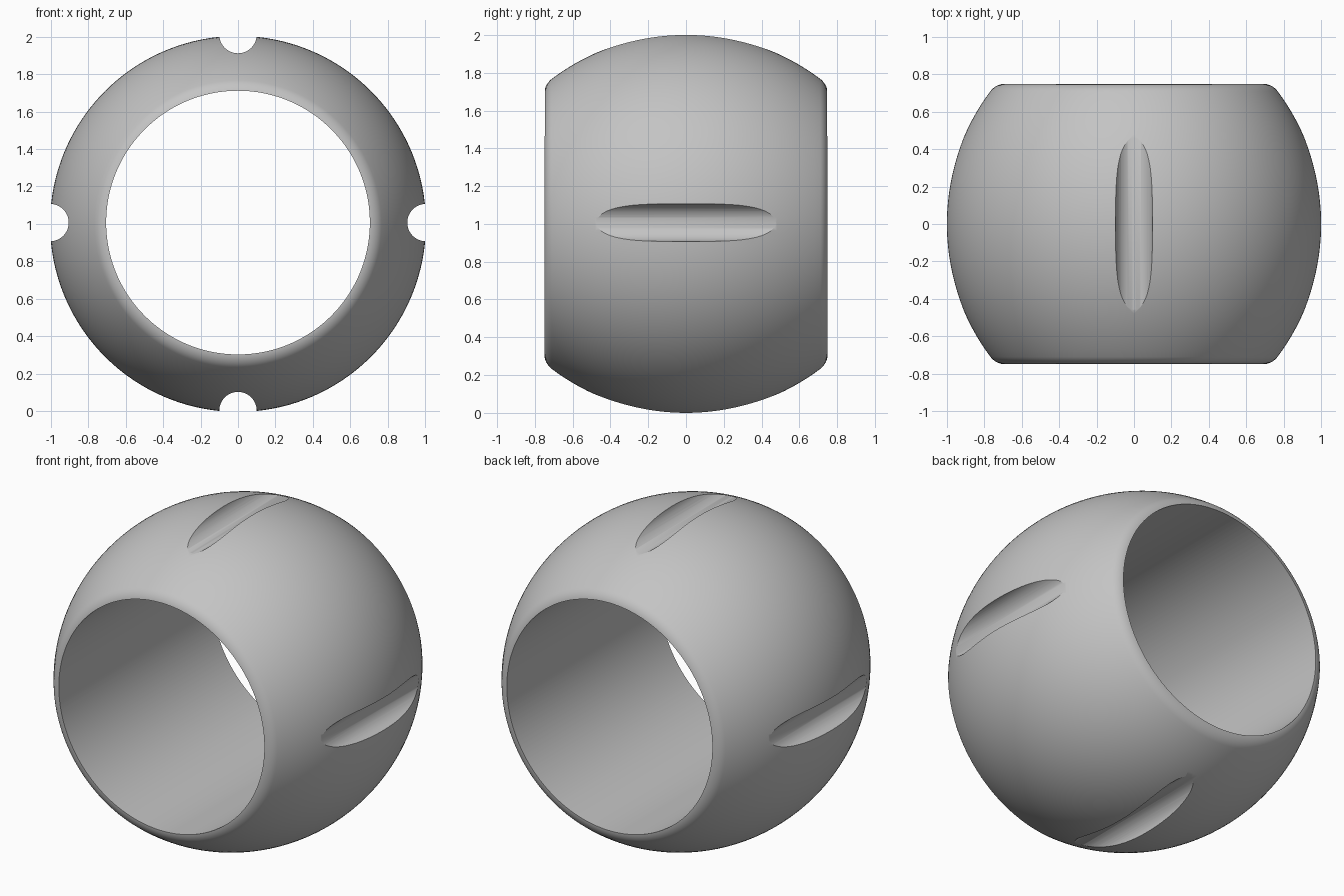
import bpy
import bmesh
from math import sin, cos, pi, asin
from mathutils import Vector, Matrix

cube = bpy.data.objects.get("Cube")
if cube:
    bpy.data.objects.remove(cube)

BODY_Z = 1.0       # axis height of the barrel
BORE_Z = 1.007     # axis height of the bore and grooves
HALF = 0.75        # half width along y
RADIUS = 1.005     # greatest barrel radius
CROWN = 1.18       # radius of the crowned outer profile
FILLET = 0.1       # rounding of the rims

grey = bpy.data.materials.new("plain grey")
grey.use_nodes = True
colour = (0.55, 0.55, 0.55, 1)
grey.diffuse_color = colour
grey.node_tree.nodes["Principled BSDF"].inputs["Base Color"].default_value = colour


def new_object(name, bm):
    mesh = bpy.data.meshes.new(name)
    bmesh.ops.recalc_face_normals(bm, faces=bm.faces)
    bm.to_mesh(mesh)
    bm.free()
    mesh.materials.append(grey)
    obj = bpy.data.objects.new(name, mesh)
    bpy.context.collection.objects.link(obj)
    return obj


def rod(name, radius, length, x, z, sides):
    """Cylinder lying along y, used as a cutter."""
    bm = bmesh.new()
    place = Matrix.Translation((x, 0, z)) @ Matrix.Rotation(pi / 2, 4, "X")
    bmesh.ops.create_cone(bm, cap_ends=True, segments=sides, radius1=radius,
                          radius2=radius, depth=length, matrix=place)
    obj = new_object(name, bm)
    obj.hide_render = True
    return obj


# Half profile (y, r): crowned arc, then a tangent rim fillet
crown_r = RADIUS - CROWN
fillet_y = HALF - FILLET
tangent = asin(fillet_y / (CROWN - FILLET))
fillet_r = crown_r + (CROWN - FILLET) * cos(tangent)
half = [(CROWN * sin(tangent * i / 20), crown_r + CROWN * cos(tangent * i / 20))
        for i in range(21)]
for i in range(1, 11):
    a = tangent + (pi / 2 - tangent) * i / 10
    half.append((fillet_y + FILLET * sin(a), fillet_r + FILLET * cos(a)))
profile = [(-y, r) for y, r in reversed(half[1:])] + half

# Barrel: revolve the profile around y and close both ends
SIDES = 160
bm = bmesh.new()
rings = [[bm.verts.new(Vector((r * cos(2 * pi * k / SIDES), y,
                               BODY_Z + r * sin(2 * pi * k / SIDES))))
          for k in range(SIDES)] for y, r in profile]
for a, b in zip(rings, rings[1:]):
    for k in range(SIDES):
        n = (k + 1) % SIDES
        bm.faces.new((a[k], a[n], b[n], b[k]))
bm.faces.new(rings[0])
bm.faces.new(rings[-1])
ring = new_object("grooved_ring", bm)

# Central bore and four outer grooves
cutters = [rod("bore_cutter", 0.705, 2, 0, BORE_Z, SIDES)]
for k in range(4):
    a = k * pi / 2
    cutters.append(rod("groove_cutter", 0.1, 2, RADIUS * cos(a),
                       BORE_Z + RADIUS * sin(a), 48))

bpy.ops.object.select_all(action="DESELECT")
ring.select_set(True)
bpy.context.view_layer.objects.active = ring
for cutter in cutters:
    mod = ring.modifiers.new("cut", "BOOLEAN")
    mod.operation = "DIFFERENCE"
    mod.solver = "EXACT"
    mod.object = cutter
    bpy.ops.object.modifier_apply(modifier=mod.name)
    bpy.data.objects.remove(cutter)

bpy.ops.object.shade_smooth_by_angle(angle=pi / 6)
